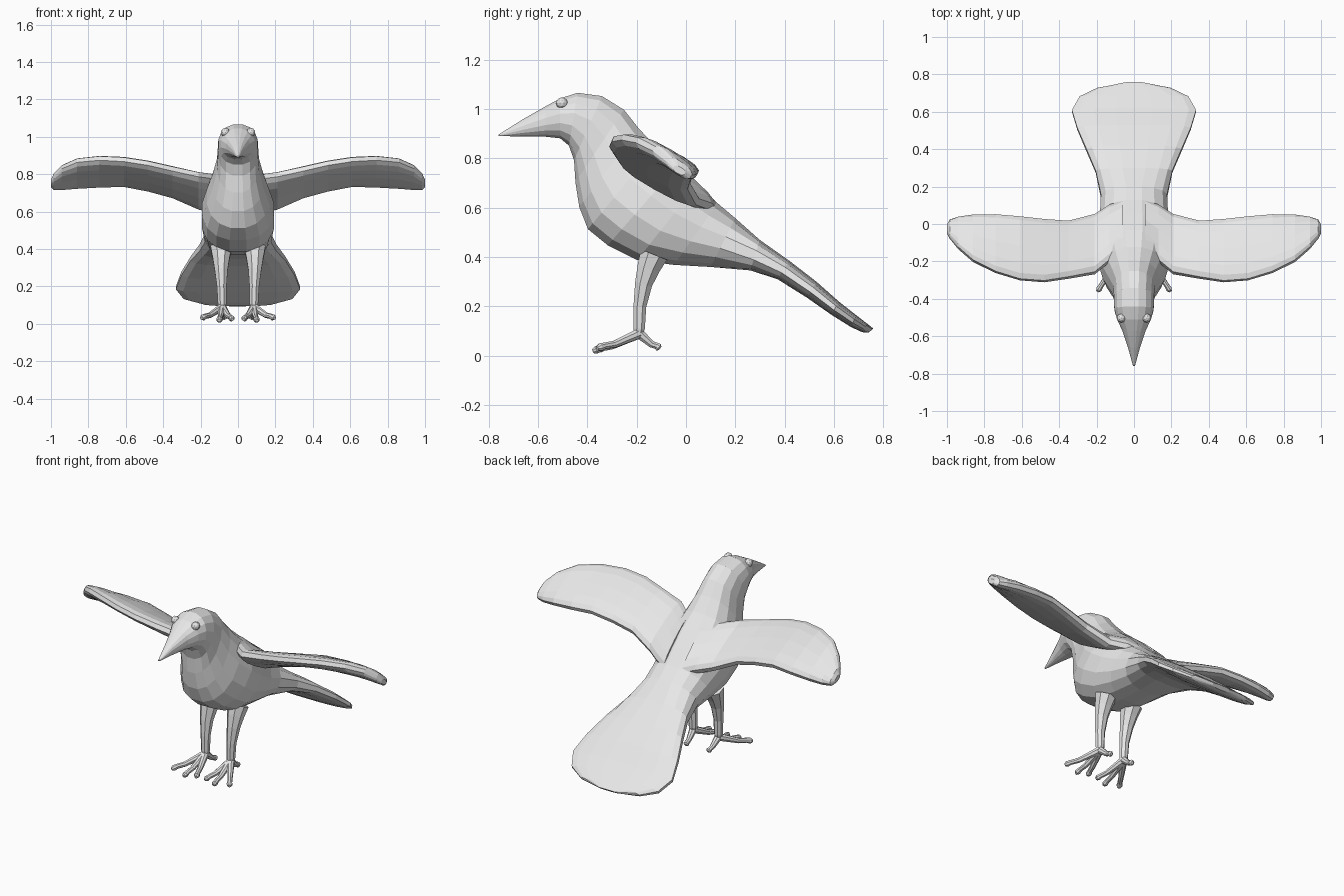
import bpy, bmesh, math
from mathutils import Vector

cube = bpy.data.objects.get("Cube")
if cube:
    bpy.data.objects.remove(cube)

grey = bpy.data.materials.new("light grey")
grey.use_nodes = True
grey.diffuse_color = (0.8, 0.8, 0.8, 1)
grey.node_tree.nodes["Principled BSDF"].inputs["Base Color"].default_value = (0.8, 0.8, 0.8, 1)


def finish(bm, name):
    bmesh.ops.recalc_face_normals(bm, faces=bm.faces)
    mesh = bpy.data.meshes.new(name)
    bm.to_mesh(mesh)
    bm.free()
    mesh.materials.append(grey)
    obj = bpy.data.objects.new(name, mesh)
    bpy.context.collection.objects.link(obj)


def loft(name, sections, sides=16):
    """Skin a tube over sections given as (centre, half axis a, half axis b, roundness)."""
    bm = bmesh.new()
    rings = []
    for centre, a, b, power in sections:
        ring = []
        for i in range(sides):
            t = math.tau * (i + 0.5) / sides
            c, s = math.cos(t), math.sin(t)
            c = math.copysign(abs(c) ** power, c)
            s = math.copysign(abs(s) ** power, s)
            ring.append(bm.verts.new(centre + a * c + b * s))
        rings.append(ring)
    for r, q in zip(rings, rings[1:]):
        for i in range(sides):
            j = (i + 1) % sides
            bm.faces.new((r[i], r[j], q[j], q[i]))
    bm.faces.new(rings[0])
    bm.faces.new(rings[-1])
    finish(bm, name)


def limb(name, points, sides=8):
    """Round tube through (x, y, z, radius) points."""
    pos = [Vector(p[:3]) for p in points]
    sections = []
    for i, p in enumerate(points):
        d = (pos[min(i + 1, len(pos) - 1)] - pos[max(i - 1, 0)]).normalized()
        ref = Vector((1, 0, 0)) if abs(d.x) < 0.8 else Vector((0, 0, 1))
        u = d.cross(ref).normalized()
        sections.append((pos[i], u * p[3], d.cross(u) * p[3], 1))
    loft(name, sections, sides)


# Body from beak tip to tail end: top y, top z, bottom y, bottom z, half width
body = [
    (-.76, .897, -.76, .89, .005),
    (-.66, .96, -.66, .889, .033),
    (-.57, 1.012, -.57, .887, .064),
    (-.51, 1.045, -.51, .88, .092),
    (-.44, 1.068, -.475, .85, .107),
    (-.34, 1.055, -.455, .79, .109),
    (-.25, 1.0, -.45, .70, .114),
    (-.19, .925, -.435, .60, .138),
    (-.12, .85, -.40, .51, .17),
    (-.03, .775, -.32, .445, .195),
    (.05, .70, -.2, .385, .195),
    (.13, .62, -.05, .366, .185),
    (.2, .56, .1, .358, .18),
    (.3, .47, .26, .345, .208),
    (.42, .385, .37, .31, .258),
    (.53, .30, .49, .235, .308),
    (.62, .22, .59, .165, .337),
    (.69, .165, .67, .115, .295),
    (.735, .13, .715, .095, .20),
    (.76, .11, .74, .093, .06),
]
sections = []
for ty, tz, by, bz, w in body:
    top, bottom = Vector((0, ty, tz)), Vector((0, by, bz))
    power = 0.75 if ty > 0.25 else 0.9
    sections.append(((top + bottom) / 2, Vector((w, 0, 0)), (top - bottom) / 2, power))
loft("body_and_tail", sections)

# Wing stations: x, leading y, leading z, trailing y, trailing z, half thickness
wing = [
    (.06, -.13, .80, .12, .58, .045),
    (.13, -.20, .79, .10, .605, .045),
    (.21, -.265, .80, .05, .622, .043),
    (.35, -.29, .83, .015, .685, .04),
    (.48, -.31, .86, .025, .72, .038),
    (.61, -.30, .88, .04, .745, .037),
    (.74, -.26, .887, .05, .74, .037),
    (.86, -.20, .875, .047, .732, .036),
    (.94, -.13, .84, .035, .725, .033),
    (.985, -.075, .795, .02, .725, .026),
    (1.0, -.05, .765, -.005, .738, .014),
]
toes = {"inner": (.03, -.36, .024), "middle": (.10, -.378, .018),
        "outer": (.195, -.36, .03), "rear": (.075, -.105, .03)}

for side, s in (("left", 1), ("right", -1)):
    sections = []
    for x, ly, lz, ty, tz, h in wing:
        lead, trail = Vector((s * x, ly, lz)), Vector((s * x, ty, tz))
        chord = (lead - trail) / 2
        up = Vector((0, chord.z, -chord.y)).normalized() * h
        sections.append(((lead + trail) / 2, chord, up, 0.75))
    loft(side + "_wing", sections, 14)

    # Leg flaring into the belly
    limb(side + "_leg", [(s * .09, -.13, .41, .062), (s * .09, -.152, .355, .05),
                         (s * .09, -.172, .29, .038), (s * .087, -.187, .2, .028),
                         (s * .085, -.19, .11, .025), (s * .085, -.195, .075, .018)])

    # Toes with knobbed tips
    root = Vector((s * .085, -.19, .09))
    for name, (x, y, z) in toes.items():
        end = Vector((s * x, y, z))
        mid = root.lerp(end, 0.6)
        mid.z -= 0.008
        limb(f"{side}_{name}_toe", [(*root, .022), (*mid, .015),
                                    (*root.lerp(end, 0.83), .014),
                                    (*root.lerp(end, 0.93), .017), (*end, .009)])

    # Eye
    bm = bmesh.new()
    bmesh.ops.create_icosphere(bm, subdivisions=2, radius=.024)
    bmesh.ops.translate(bm, verts=bm.verts, vec=(s * .068, -.503, 1.024))
    finish(bm, side + "_eye")
